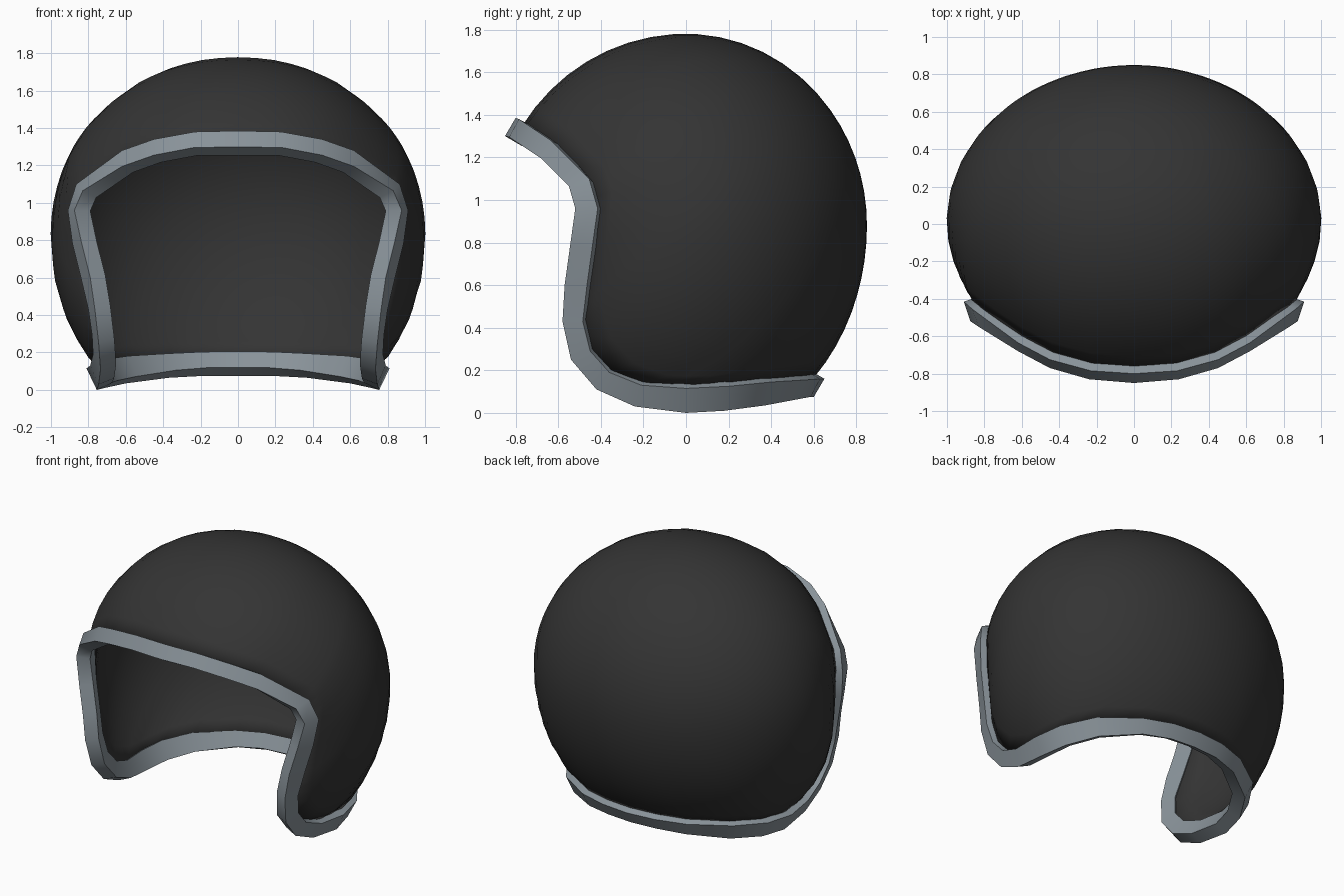
import bpy, bmesh, math
from mathutils import Vector

if "Cube" in bpy.data.objects:
    bpy.data.objects.remove(bpy.data.objects["Cube"])

CENTRE = Vector((0, 0, 0.88))
POLE = Vector((0, 0.78, 0.62)).normalized()
THICK = 0.09


def material(name, rgb):
    m = bpy.data.materials.new(name)
    m.diffuse_color = (*rgb, 1)
    m.use_nodes = True
    m.node_tree.nodes["Principled BSDF"].inputs["Base Color"].default_value = m.diffuse_color
    return m


def make_object(name, bm, mat, angle):
    me = bpy.data.meshes.new(name)
    bm.to_mesh(me)
    bm.free()
    ob = bpy.data.objects.new(name, me)
    bpy.context.collection.objects.link(ob)
    me.materials.append(mat)
    bpy.ops.object.select_all(action='DESELECT')
    ob.select_set(True)
    bpy.context.view_layer.objects.active = ob
    bpy.ops.object.shade_smooth_by_angle(angle=math.radians(angle))
    return ob


def mirrored(half):
    # first and last points lie on the centre plane
    pts = [Vector(p) for p in half]
    return pts + [Vector((-p.x, p.y, p.z)) for p in pts[-2:0:-1]]


def radius(d):
    # distance from the centre to the egg-shaped shell along direction d
    b = 0.85 if d.y > 0 else 0.89
    side = d.x ** 2 / max(d.x ** 2 + d.y ** 2, 1e-6)
    c = 0.90 if d.z > 0 else 1.02 + 0.11 * side
    return 1 / math.sqrt(d.x ** 2 + (d.y / b) ** 2 + (d.z / c) ** 2)


# Outer edges of the trim: shell side, then opening side
shell_side = mirrored([
    (0, -.80, 1.385), (.23, -.785, 1.38), (.45, -.725, 1.34), (.62, -.635, 1.28),
    (.865, -.455, 1.10), (.91, -.415, .96), (.885, -.44, .78), (.84, -.465, .60),
    (.80, -.485, .43), (.78, -.45, .29), (.775, -.36, .19), (.79, -.21, .13),
    (.81, 0, .115), (.77, .2, .125), (.64, .4, .145), (.4, .565, .155),
    (.2, .63, .16), (0, .65, .16)])
open_side = mirrored([
    (0, -.85, 1.30), (.24, -.83, 1.295), (.45, -.77, 1.255), (.62, -.68, 1.195),
    (.83, -.55, 1.065), (.875, -.52, .96), (.835, -.545, .78), (.79, -.57, .60),
    (.765, -.58, .43), (.745, -.54, .25), (.735, -.42, .11), (.745, -.24, .03),
    (.755, 0, 0), (.715, .18, .01), (.60, .37, .035), (.37, .53, .065),
    (.185, .585, .075), (0, .60, .075)])
N = len(shell_side)

# Outward normal of the trim at each point
normals = []
for i in range(N):
    t = shell_side[(i + 1) % N] - shell_side[i - 1]
    n = t.cross(open_side[i] - shell_side[i]).normalized()
    normals.append(n if n.dot(shell_side[i] - CENTRE) > 0 else -n)

# Trim: square section swept round the opening
bm = bmesh.new()
sections = []
for a, b, n in zip(shell_side, open_side, normals):
    sections.append([bm.verts.new(p) for p in (a, b, b - n * THICK, a - n * THICK)])
for i in range(N):
    s, u = sections[i], sections[(i + 1) % N]
    for k in range(4):
        j = (k + 1) % 4
        bm.faces.new((s[k], s[j], u[j], u[k]))
bmesh.ops.recalc_face_normals(bm, faces=bm.faces)
make_object("edge_trim", bm, material("grey trim", (0.25, 0.29, 0.32)), 35)

# Shell border: runs inside the trim, with an extra point between each pair
edge = [a - n * THICK * 0.5 + (b - a) * 0.2 - CENTRE
        for a, b, n in zip(shell_side, open_side, normals)]
border = []
for i in range(N):
    border += [edge[i], (edge[i] + edge[(i + 1) % N]) / 2]
M = len(border)

# Shell: rings running from the trim to a pole at the upper back
RINGS = 16
bm = bmesh.new()
rings = []
for r in range(RINGS):
    t = r / RINGS
    ring = []
    for e in border:
        d0 = e.normalized()
        ang = d0.angle(POLE)
        d = (d0 * math.sin((1 - t) * ang) + POLE * math.sin(t * ang)) / math.sin(ang)
        dist = radius(d) + (e.length - radius(d0)) * (1 - t) ** 4
        ring.append(bm.verts.new(CENTRE + d * dist))
    rings.append(ring)
tip = bm.verts.new(CENTRE + POLE * radius(POLE))
for i in range(M):
    j = (i + 1) % M
    for r in range(RINGS - 1):
        bm.faces.new((rings[r][i], rings[r][j], rings[r + 1][j], rings[r + 1][i]))
    bm.faces.new((rings[-1][i], rings[-1][j], tip))
bm.normal_update()
flip = [f for f in bm.faces if f.normal.dot(f.calc_center_median() - CENTRE) < 0]
bmesh.ops.reverse_faces(bm, faces=flip)
shell = make_object("helmet_shell", bm, material("black shell", (0.034, 0.034, 0.034)), 60)
solid = shell.modifiers.new("thickness", 'SOLIDIFY')
solid.thickness = 0.04
solid.offset = -1
